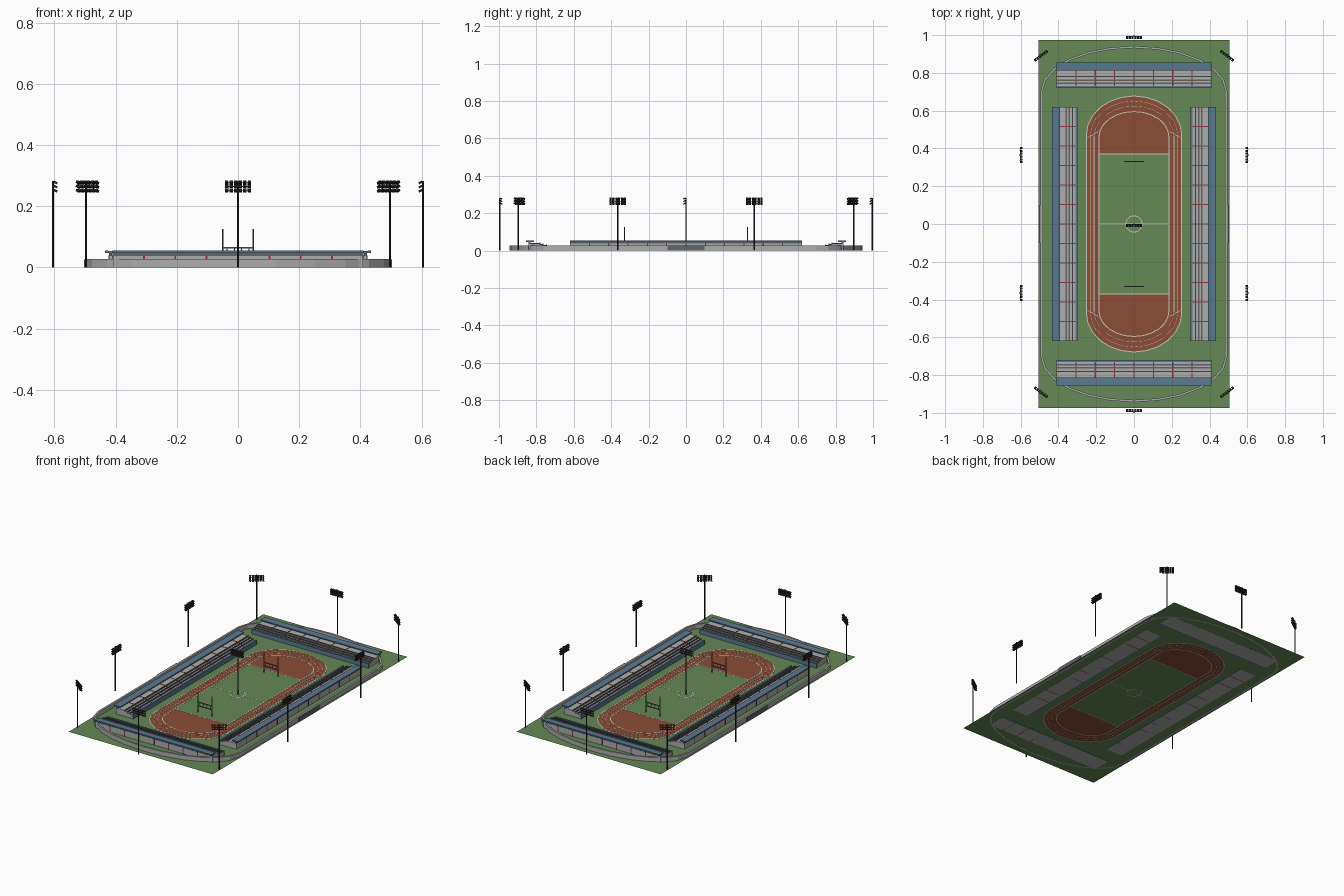
import bpy, bmesh, math
from mathutils import Matrix, Vector

if "Cube" in bpy.data.objects:
    bpy.data.objects.remove(bpy.data.objects["Cube"])


def material(name, col):
    m = bpy.data.materials.new(name)
    m.diffuse_color = (*col, 1)
    m.use_nodes = True
    m.node_tree.nodes["Principled BSDF"].inputs["Base Color"].default_value = m.diffuse_color
    return m


GRASS = material("grass", (0.13, 0.25, 0.09))
CLAY = material("clay", (0.26, 0.075, 0.035))
BLUE = material("blue", (0.10, 0.19, 0.28))
RED = material("red", (0.30, 0.03, 0.03))
WHITE = material("white", (0.6, 0.6, 0.55))
DARK = material("dark", (0.02, 0.02, 0.023))
STEEL = material("steel", (0.13, 0.13, 0.14))
CONCRETE = material("concrete", (0.42, 0.42, 0.42))


def finish(name, bm, mat, normals=True):
    if normals:
        bmesh.ops.recalc_face_normals(bm, faces=bm.faces)
    me = bpy.data.meshes.new(name)
    bm.to_mesh(me)
    bm.free()
    me.materials.append(mat)
    ob = bpy.data.objects.new(name, me)
    bpy.context.collection.objects.link(ob)
    return ob


def add_box(bm, x0, x1, y0, y1, z0, z1, mat=Matrix()):
    size = Matrix.Diagonal((x1 - x0, y1 - y0, z1 - z0, 1))
    mid = Matrix.Translation(((x0 + x1) / 2, (y0 + y1) / 2, (z0 + z1) / 2))
    bmesh.ops.create_cube(bm, size=1, matrix=mat @ mid @ size)


def add_pole(bm, x, y, z0, z1, r, mat=Matrix()):
    bmesh.ops.create_cone(bm, cap_ends=True, segments=8, radius1=r, radius2=r, depth=z1 - z0,
                          matrix=mat @ Matrix.Translation((x, y, (z0 + z1) / 2)))


def oval(hx, hy, straight, n=12):
    """Two straight sides joined by half-ellipse ends."""
    end = [(hx * math.cos(math.pi * i / n), straight + (hy - straight) * math.sin(math.pi * i / n))
           for i in range(n + 1)]
    return end + [(-x, -y) for x, y in end]


def rect(hx, hy):
    return [(hx, hy), (-hx, hy), (-hx, -hy), (hx, -hy)]


def sheet(name, loops, mat, z=0.0006):
    """Flat surface; loops after the first are holes."""
    bm = bmesh.new()
    for loop in loops:
        vs = [bm.verts.new((x, y, z)) for x, y in loop]
        for i in range(len(vs)):
            bm.edges.new((vs[i - 1], vs[i]))
    bmesh.ops.triangle_fill(bm, use_beauty=True, edges=bm.edges[:], normal=(0, 0, 1))
    for f in bm.faces:
        f.normal_update()
        if f.normal.z < 0:
            f.normal_flip()
    finish(name, bm, mat, False)


def ring(name, outer, inner, z0, z1, mat):
    bm = bmesh.new()
    rows = [[bm.verts.new((x, y, z)) for x, y in lp]
            for lp, z in ((outer, z0), (outer, z1), (inner, z1), (inner, z0))]
    n = len(outer)
    for k in range(4):
        a, b = rows[k], rows[(k + 1) % 4]
        for i in range(n):
            bm.faces.new((a[i - 1], a[i], b[i], b[i - 1]))
    finish(name, bm, mat)


def add_profile(bm, pts, v0, v1, mat):
    """Extrude a (depth, height) profile along the stand."""
    a = [bm.verts.new(mat @ Vector((u, v0, z))) for u, z in pts]
    b = [bm.verts.new(mat @ Vector((u, v1, z))) for u, z in pts]
    bm.faces.new(a)
    bm.faces.new(b[::-1])
    for i in range(len(pts)):
        bm.faces.new((a[i - 1], b[i - 1], b[i], a[i]))


# ground, running track and playing field
track = oval(0.255, 0.68, 0.47)
field = rect(0.185, 0.37)
sheet("lawn", [rect(0.505, 0.975), track], GRASS)
sheet("running_track", [track, field], CLAY)
sheet("playing_field", [field], GRASS)

# painted lines
W = 0.005
for name, hx, hy, s, w in (("outer_line", 0.255, 0.68, 0.47, W), ("inner_line", 0.188, 0.598, 0.46, W),
                           ("lane_line_a", 0.212, 0.625, 0.463, 0.0015),
                           ("lane_line_b", 0.233, 0.652, 0.466, 0.0015)):
    ring(name, oval(hx, hy, s), oval(hx - w, hy - w, s), 0, 0.0014, WHITE)
bm = bmesh.new()
for y in (-0.37, 0, 0.37):
    add_box(bm, -0.185, 0.185, y - 0.002, y + 0.002, 0, 0.0014)
for sx in (-1, 1):
    add_box(bm, sx * 0.212 - 0.002, sx * 0.212 + 0.002, -0.463, 0.463, 0, 0.0015)
    for sy in (-1, 1):
        a = Matrix.Translation((sx * 0.22, sy * 0.472, 0)) @ Matrix.Rotation(-sx * sy * 0.5, 4, 'Z')
        add_box(bm, -0.036, 0.036, -0.0015, 0.0015, 0, 0.0013, a)
finish("field_lines", bm, WHITE)
ring("centre_circle", oval(0.045, 0.045, 0), oval(0.041, 0.041, 0), 0, 0.0013, WHITE)

# perimeter wall and side gates
ring("perimeter_wall", oval(0.495, 0.943, 0.70), oval(0.483, 0.931, 0.70), 0, 0.028, CONCRETE)
bm = bmesh.new()
for sx in (-1, 1):
    add_box(bm, sx * 0.499 - 0.004, sx * 0.499 + 0.004, -0.1, 0.1, 0, 0.026)
finish("side_gates", bm, STEEL)

# four stands: blue front wall, stepped terrace, red aisles, blue roof
STEPS = [(0.010, 0.022), (0.027, 0.028), (0.044, 0.033), (0.061, 0.038)]


def terrace(lift=0.0):
    pts = [(0.010, 0)]
    for i, (u, z) in enumerate(STEPS):
        nxt = STEPS[i + 1][0] if i < 3 else 0.122
        pts += [(u - lift, z + lift), (nxt - lift, z + lift)]
    pts[-1] = (0.122 + lift, pts[-1][1])
    return pts + [(0.122 + lift, 0)]


def stand(name, angle, dist, half):
    m = Matrix.Rotation(angle, 4, 'Z') @ Matrix.Translation((dist, 0, 0))
    bm = bmesh.new()
    add_profile(bm, terrace(), -half + 0.001, half - 0.001, m)
    finish(name + "_terrace", bm, CONCRETE)
    bm = bmesh.new()
    add_box(bm, 0, 0.010, -half, half, 0, 0.028, m)
    add_profile(bm, [(0.092, 0.047), (0.092, 0.053), (0.135, 0.055), (0.135, 0.047)], -half, half, m)
    finish(name + "_front_wall_and_roof", bm, BLUE)
    bm = bmesh.new()
    for u, z in STEPS[1:]:
        add_box(bm, u - 0.003, u + 0.002, -half, half, z - 0.004, z + 0.004, m)
    add_box(bm, 0.112, 0.121, -half, half, 0.037, 0.048, m)
    finish(name + "_bench_rows", bm, STEEL)
    bm = bmesh.new()
    n = round(2 * half / 0.1033)
    for i in range(1, n):
        v = -half + 2 * half * i / n
        add_profile(bm, terrace(0.0012), v - 0.003, v + 0.003, m)
    finish(name + "_aisles", bm, RED)


for i, name in enumerate(("right_stand", "back_stand", "left_stand", "front_stand")):
    stand(name, i * math.pi / 2, *((0.72, 0.41) if i % 2 else (0.30, 0.62)))

# goal frames
for name, y in (("front_goal", -0.33), ("back_goal", 0.33)):
    bm = bmesh.new()
    for x in (-0.05, 0.05):
        add_pole(bm, x, y, 0, 0.125, 0.0028)
    for x in (-0.036, -0.012, 0.012, 0.036):
        add_pole(bm, x, y, 0.042, 0.065, 0.0018)
    for z in (0.042, 0.065):
        add_box(bm, -0.05, 0.05, y - 0.0025, y + 0.0025, z - 0.0025, z + 0.0025)
    finish(name, bm, STEEL)


# floodlights: pole, rack and three rows of tilted lamps facing local -y
def floodlight(name, x, y, angle):
    m = Matrix.Translation((x, y, 0)) @ Matrix.Rotation(angle, 4, 'Z')
    bm = bmesh.new()
    add_pole(bm, 0, 0, 0, 0.282, 0.0035, m)
    for r in range(3):
        z = 0.251 + r * 0.0135
        add_box(bm, -0.043, 0.043, -0.004, -0.001, z - 0.001, z + 0.001, m)
        for c in range(6):
            t = m @ Matrix.Translation((-0.0375 + c * 0.015, -0.008, z)) @ Matrix.Rotation(0.5, 4, 'X')
            add_box(bm, -0.0055, 0.0055, -0.007, 0.006, -0.0035, 0.0035, t)
    for c in (-0.03, 0.03):
        add_box(bm, c - 0.001, c + 0.001, -0.003, 0, 0.247, 0.281, m)
    finish(name, bm, DARK)


floodlight("centre_floodlight", 0, 0, 0)
for sy, a in ((1, 0), (-1, math.pi)):
    floodlight("end_floodlight", 0, sy * 0.9965, a)
for sx in (-1, 1):
    for sy in (-1, 1):
        floodlight("side_floodlight", sx * 0.605, sy * 0.365, -sx * math.pi / 2)
        floodlight("corner_floodlight", sx * 0.497, sy * 0.897, math.atan2(-sx * 0.6, sy * 0.8))
